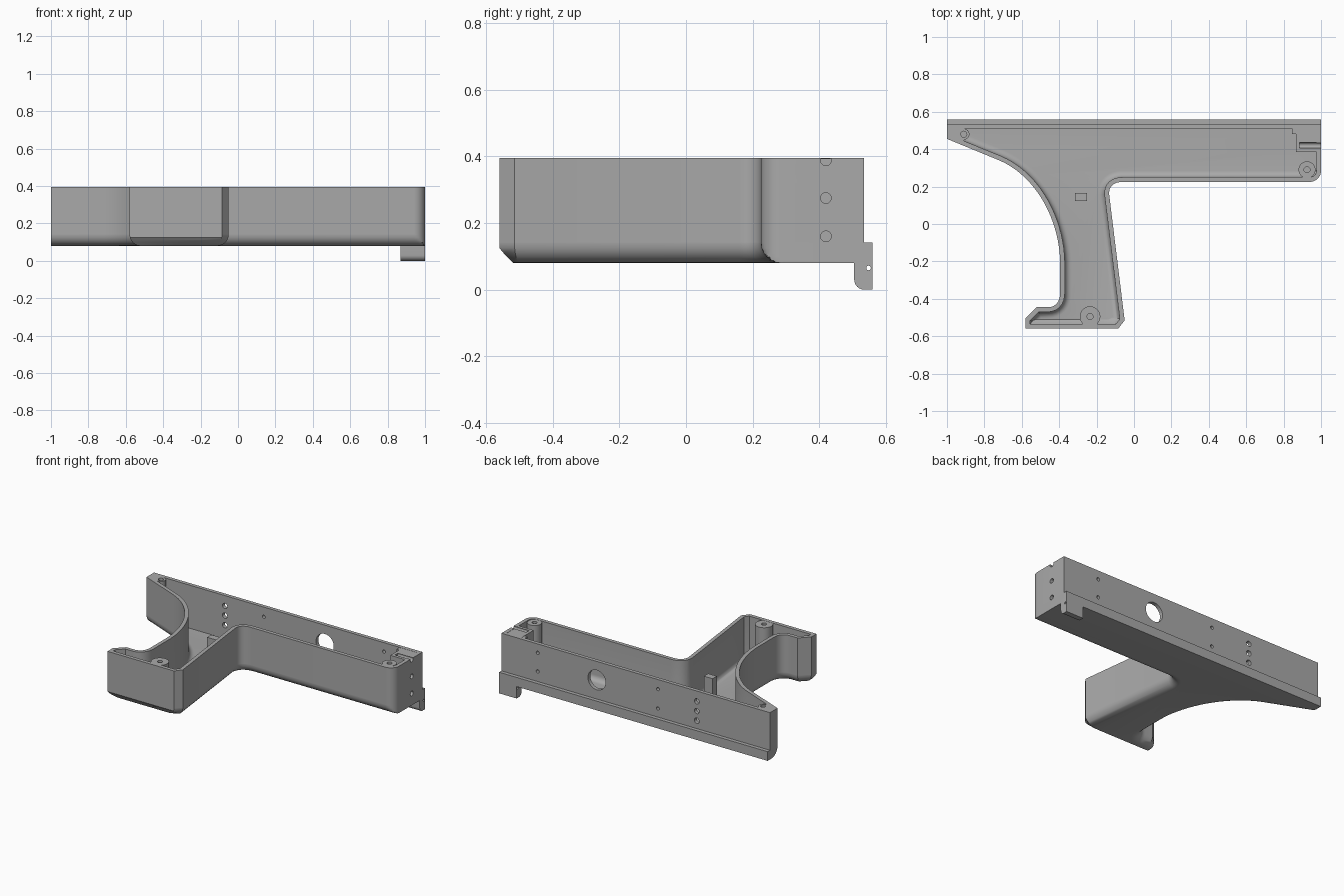
import bpy
import bmesh
from math import sin, cos, radians, pi
from mathutils import Vector, Matrix
from mathutils.geometry import interpolate_bezier

cube = bpy.data.objects.get("Cube")
if cube:
    bpy.data.objects.remove(cube, do_unlink=True)

grey = bpy.data.materials.new("housing grey")
grey.use_nodes = True
grey.diffuse_color = (0.4, 0.4, 0.4, 1)
grey.node_tree.nodes["Principled BSDF"].inputs["Base Color"].default_value = grey.diffuse_color

TOP = 0.395


def make(name, bm):
    bmesh.ops.recalc_face_normals(bm, faces=bm.faces)
    mesh = bpy.data.meshes.new(name)
    bm.to_mesh(mesh)
    bm.free()
    mesh.materials.append(grey)
    ob = bpy.data.objects.new(name, mesh)
    bpy.context.collection.objects.link(ob)
    return ob


def box(name, lo, hi):
    bm = bmesh.new()
    lo, hi = Vector(lo), Vector(hi)
    bmesh.ops.create_cube(bm, size=1, matrix=Matrix.Translation((lo + hi) / 2)
                          @ Matrix.Diagonal((*(hi - lo), 1)))
    return make(name, bm)


def rod(name, start, end, radius, sides=32):
    bm = bmesh.new()
    start, end = Vector(start), Vector(end)
    turn = (end - start).to_track_quat('Z', 'Y').to_matrix().to_4x4()
    bmesh.ops.create_cone(bm, cap_ends=True, segments=sides, radius1=radius, radius2=radius,
                          depth=(end - start).length,
                          matrix=Matrix.Translation((start + end) / 2) @ turn)
    return make(name, bm)


def loft(name, loops):
    bm = bmesh.new()
    rings = [[bm.verts.new(p) for p in loop] for loop in loops]
    for a, b in zip(rings, rings[1:]):
        for i in range(len(a)):
            bm.faces.new((a[i - 1], a[i], b[i], b[i - 1]))
    bm.faces.new(rings[0])
    bm.faces.new(rings[-1])
    return make(name, bm)


def combine(target, tool, operation):
    mod = target.modifiers.new(operation, 'BOOLEAN')
    mod.object = tool
    mod.operation = operation
    mod.solver = 'EXACT'
    bpy.context.view_layer.objects.active = target
    bpy.ops.object.modifier_apply(modifier=mod.name)
    bpy.data.objects.remove(tool, do_unlink=True)


def curve(a, b, c, d, n):
    return [p.to_2d() for p in interpolate_bezier(*(Vector((*q, 0)) for q in (a, b, c, d)), n)]


# Plan outline, counter-clockwise from the back left corner
def outline(left):
    pts = [Vector((left, 0.56)), Vector((left, 0.455 - (left + 1) * 0.42))]
    pts += curve((-0.72, 0.34), (-0.53, 0.26), (-0.40, 0.03), (-0.395, -0.2), 20)
    pts += curve((-0.395, -0.37), (-0.395, -0.415), (-0.42, -0.445), (-0.46, -0.445), 9)
    pts += [Vector(p) for p in ((-0.52, -0.445), (-0.58, -0.505), (-0.58, -0.56),
                                (-0.085, -0.56), (-0.05, -0.515))]
    pts += curve((-0.133, 0.16), (-0.135, 0.2), (-0.11, 0.225), (-0.06, 0.225), 9)
    for i in range(9):
        a = radians(-90 + i * 11.25)
        pts.append(Vector((0.94 + 0.06 * cos(a), 0.285 + 0.06 * sin(a))))
    return pts + [Vector((1, 0.56))]


# Outline moved inwards; only the long soft edges get the fillet
def inset(pts, wall, fillet, chamfer, back, z):
    loop = []
    for i, p in enumerate(pts):
        planes = []
        for a, b in ((pts[i - 1], p), (p, pts[(i + 1) % len(pts)])):
            d = (b - a).normalized()
            sharp = abs(a.y + b.y) > 1.11 or abs(d.x) < 1e-4 and a.x < -0.9 or p.x > 0.9
            planes.append((Vector((-d.y, d.x)), wall + (0 if sharp else fillet)))
        (n, u), (m, v) = planes
        det = n.x * m.y - n.y * m.x
        if abs(det) < 1e-3:
            q = p + n * u
        else:
            q = p + Vector((u * m.y - v * n.y, n.x * v - m.x * u)) / det
        low = 0.225 + wall + fillet if p.x > 0.9 else -0.56 + wall + chamfer
        loop.append((q.x, min(max(q.y, low), back), z))
    return loop


def tray(name, left, wall, radius, base, levels):
    pts, loops = outline(left), []
    for k in range(7):
        a = k * pi / 12
        z = base + radius * (1 - cos(a))
        chamfer = max(0, radius * 0.7 - (z - base))
        loops.append(inset(pts, wall, radius * (1 - sin(a)), chamfer, levels[0][1], z))
    loops += [inset(pts, wall, 0, 0, back, z) for z, back in levels]
    return loft(name, loops)


# Housing shell: stepped rail at the back, hollow inside
shell = tray("housing_shell", -1, 0, 0.06, 0.08,
             [(0.142, 0.56), (0.142, 0.535), (TOP, 0.535)])
combine(shell, tray("cavity", -0.935, 0.025, 0.035, 0.105, [(0.5, 0.51)]), 'DIFFERENCE')

# End block and its step
combine(shell, box("end_block", (0.865, 0.385, 0.1), (0.99, 0.52, TOP - 0.001)), 'UNION')
combine(shell, box("block_step", (0.845, 0.48, 0.1), (0.9, 0.52, TOP - 0.002)), 'UNION')

# Screw bosses with blind holes
bosses = [(-0.91, 0.48, 0.03), (-0.235, -0.495, 0.055), (0.925, 0.29, 0.045)]
for x, y, r in bosses:
    combine(shell, rod("screw_boss", (x, y, 0.111), (x, y, TOP - 0.001), r), 'UNION')
for x, y, r in bosses:
    combine(shell, rod("screw_hole", (x, y, 0.2), (x, y, 0.5), 0.016, 20), 'DIFFERENCE')

# Holes through the back wall
back_holes = [(0.29, 0.27, 0.066), (0.73, 0.335, 0.011), (0.73, 0.21, 0.011),
              (-0.165, 0.33, 0.011), (-0.165, 0.2, 0.011),
              (-0.455, 0.325, 0.018), (-0.455, 0.26, 0.018), (-0.455, 0.195, 0.018)]
for x, z, r in back_holes:
    combine(shell, rod("back_hole", (x, 0.47, z), (x, 0.6, z), r), 'DIFFERENCE')

# Holes into the end face
for z in (0.16, 0.275, 0.388):
    combine(shell, rod("end_hole", (0.885, 0.42, z), (1.1, 0.42, z), 0.016, 24), 'DIFFERENCE')

# Post on the floor
post = box("floor_post", (-0.315, 0.122, 0.1), (-0.25, 0.167, 0.3))

# Hanging tab under the rail
profile = [(0.56, 0.1), (0.505, 0.1)]
profile += [(0.535 - 0.03 * cos(a), 0.03 - 0.03 * sin(a))
            for a in (i * pi / 12 for i in range(7))] + [(0.56, 0)]
tab = loft("rail_tab", [[(x, y, z) for y, z in profile] for x in (0.87, 1)])
combine(tab, rod("tab_hole", (0.8, 0.548, 0.065), (1.1, 0.548, 0.065), 0.007, 16), 'DIFFERENCE')

for ob in (shell, tab, post):
    bpy.ops.object.select_all(action='DESELECT')
    ob.select_set(True)
    bpy.context.view_layer.objects.active = ob
    bpy.ops.object.shade_smooth_by_angle(angle=radians(30))
